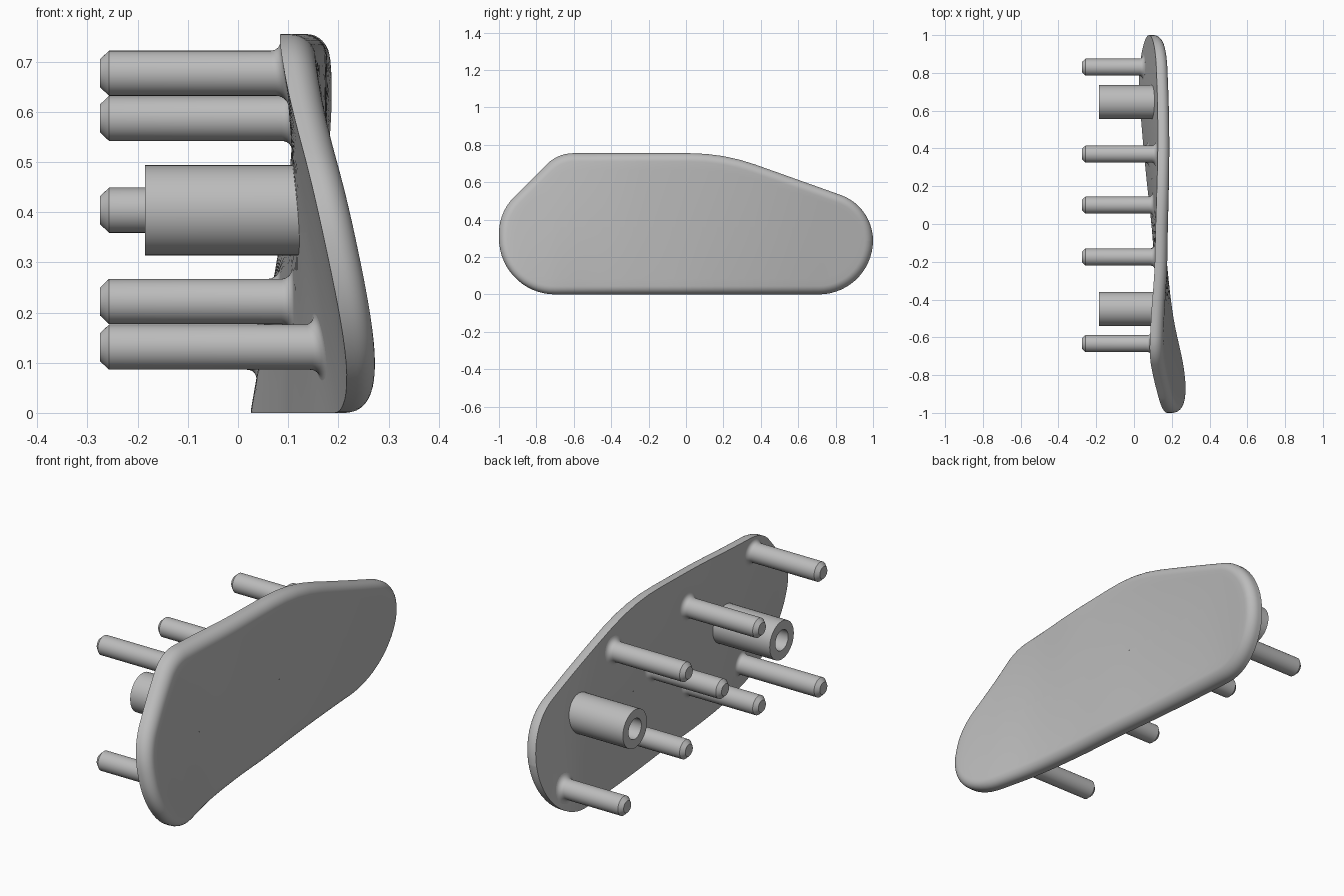
import bpy, bmesh, math
from mathutils import Vector

cube = bpy.data.objects.get("Cube")
if cube:
    bpy.data.objects.remove(cube, do_unlink=True)

grey = bpy.data.materials.new("plain_grey")
grey.use_nodes = True
GREY = (0.5, 0.5, 0.5, 1)
grey.diffuse_color = GREY
grey.node_tree.nodes["Principled BSDF"].inputs["Base Color"].default_value = GREY

HEIGHT, THICK, ROUND = 0.755, 0.066, 0.045
# Inner face x along the bottom and top edges, evenly spaced from y = -1 to 1
BOTTOM = [0.245, 0.203, 0.147, 0.113, 0.092, 0.065, 0.042, 0.025, 0.03]
TOP = [0.085, 0.08, 0.09, 0.108, 0.115, 0.125, 0.14, 0.155, 0.16]


def spline(values, y):
    """Smooth curve through evenly spaced values."""
    last = len(values) - 1
    u = min(max((y + 1) / 2 * last, 0), last)
    i = min(int(u), last - 1)
    t = u - i
    a, b, c, d = (values[min(max(i + k, 0), last)] for k in (-1, 0, 1, 2))
    return b + t / 2 * (c - a + t * (2 * a - 5 * b + 4 * c - d + t * (3 * (b - c) + d - a)))


def inner_x(y, z):
    """Twisted inner face of the plate."""
    low, high = spline(BOTTOM, y), spline(TOP, y)
    return low + (high - low) * z / HEIGHT


def finish(name, bm, angle=35):
    bmesh.ops.remove_doubles(bm, verts=bm.verts, dist=1e-5)
    bmesh.ops.recalc_face_normals(bm, faces=bm.faces)
    mesh = bpy.data.meshes.new(name)
    bm.to_mesh(mesh)
    bm.free()
    mesh.materials.append(grey)
    obj = bpy.data.objects.new(name, mesh)
    bpy.context.collection.objects.link(obj)
    bpy.ops.object.select_all(action="DESELECT")
    obj.select_set(True)
    bpy.context.view_layer.objects.active = obj
    bpy.ops.object.shade_smooth_by_angle(angle=math.radians(angle))
    return obj


def bridge(bm, rings):
    """Join successive closed rings of vertices with quads."""
    for a, b in zip(rings, rings[1:]):
        for i in range(len(a)):
            j = (i + 1) % len(a)
            bm.faces.new((a[i], a[j], b[j], b[i]))


def rounded_outline(corners, step=0.04):
    """Points and outward normals round a polygon with filleted corners (y, z, radius)."""
    out = []
    count = len(corners)
    for i, (y, z, r) in enumerate(corners):
        p = Vector((y, z))
        d0 = (p - Vector(corners[i - 1][:2])).normalized()
        d1 = (Vector(corners[(i + 1) % count][:2]) - p).normalized()
        turn = d0.angle(d1)
        start = p - d0 * r * math.tan(turn / 2)
        n0 = Vector((d0.y, -d0.x))
        centre = start - n0 * r
        if out:
            add_line(out, start, n0, step)
        steps = max(4, int(turn / math.radians(6)))
        for k in range(steps + 1):
            a = math.atan2(n0.y, n0.x) + turn * k / steps
            n = Vector((math.cos(a), math.sin(a)))
            out.append((centre + n * r, n))
    add_line(out, out[0][0], out[0][1], step)
    return out


def add_line(out, end, normal, step):
    start = out[-1][0].copy()
    parts = int((end - start).length / step)
    out.extend((start.lerp(end, k / parts), normal) for k in range(1, parts))


# Plate: sharp inner rim, rounded outer rim, both faces filled towards a spine
outline = rounded_outline([
    (-1, 0, 0.3), (1, 0, 0.29), (1, 0.47, 0.26),
    (0.2, HEIGHT, 1.05), (-0.685, HEIGHT, 0.2), (-1, 0.44, 0.27)])

bm = bmesh.new()


def plate_ring(inset, lift, pull=0.0):
    ring = []
    for p, n in outline:
        q = p - n * inset
        q = q.lerp(Vector((min(max(q.x, -0.68), 0.68), 0.36)), pull)
        ring.append(bm.verts.new((inner_x(q.x, q.y) + lift, q.x, q.y)))
    return ring


FILL = 8
rings = [plate_ring(0, 0, k / FILL) for k in range(FILL, -1, -1)]
for k in range(9):
    a = math.pi / 2 * k / 8
    rings.append(plate_ring(ROUND * (1 - math.cos(a)), THICK - ROUND * (1 - math.sin(a))))
rings += [plate_ring(ROUND, THICK, k / FILL) for k in range(1, FILL + 1)]
for a, b in zip(rings, rings[1:]):
    for i in range(len(a)):
        j = (i + 1) % len(a)
        bm.faces.new((a[i], a[j], b[j], b[i]))
bmesh.ops.dissolve_degenerate(bm, dist=1e-5, edges=bm.edges)
finish("plate", bm, 40)


def lathe(name, y, z, profile, sides=40):
    """Revolve (radius, x, follows_plate) about an axis along x; the last ring is capped."""
    bm = bmesh.new()
    rings = []
    for r, x, follows in profile:
        ring = []
        for k in range(sides):
            a = math.tau * k / sides
            py, pz = y + r * math.cos(a), z + r * math.sin(a)
            ring.append(bm.verts.new((x + (inner_x(py, pz) if follows else 0), py, pz)))
        rings.append(ring)
    bridge(bm, rings)
    bm.faces.new(rings[-1])
    finish(name, bm, 30)


# Locating pins: flared root, straight shaft, chamfered tip
PIN_R, FLARE, TIP = 0.045, 0.022, -0.275
pin_profile = [(PIN_R + FLARE, 0.004, True)]
for k in range(7):
    a = math.pi / 2 * k / 6
    pin_profile.append((PIN_R + FLARE * (1 - math.sin(a)), -FLARE * (1 - math.cos(a)), True))
pin_profile += [(PIN_R, TIP + 0.018, False), (PIN_R - 0.017, TIP, False)]

pins = [(-0.633, 0.677), (-0.633, 0.131), (-0.175, 0.587), (-0.175, 0.222),
        (0.1, 0.404), (0.37, 0.587), (0.37, 0.222), (0.83, 0.131)]
for i, (y, z) in enumerate(pins):
    lathe(f"pin_{i + 1}", y, z, pin_profile)

# Hollow screw bosses
boss_profile = [(0.09, 0.005, True), (0.09, -0.185, False),
                (0.048, -0.185, False), (0.048, -0.005, True)]
for name, y in (("front_boss", -0.45), ("back_boss", 0.645)):
    lathe(name, y, 0.404, boss_profile)
